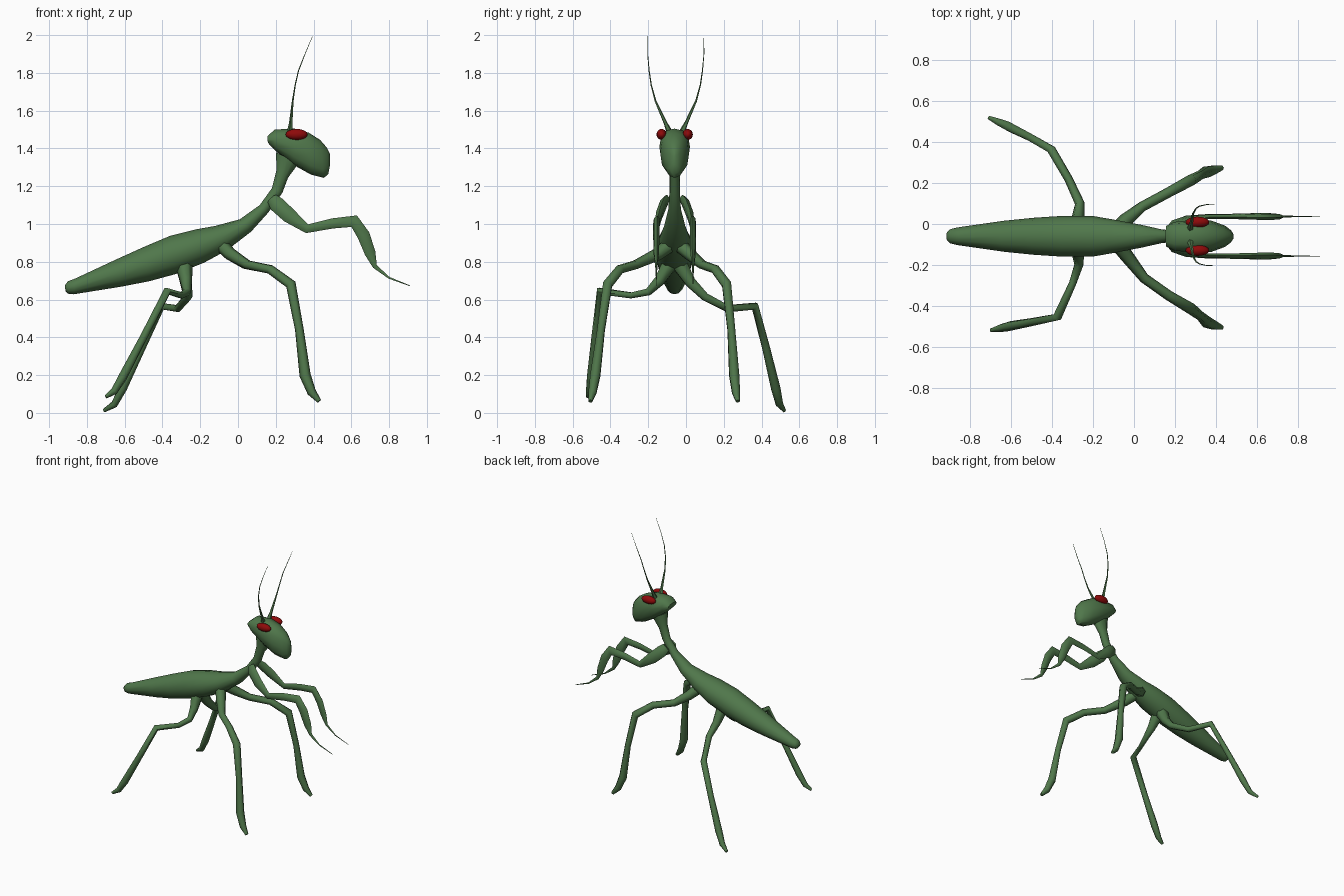
import bpy, bmesh, math
from mathutils import Vector

CY = -0.06  # the body's centre line in y


def material(name, rgb):
    m = bpy.data.materials.new(name)
    m.diffuse_color = (*rgb, 1)
    return m


GREEN = material("leaf green", (0.08, 0.185, 0.07))
RED = material("dark red", (0.27, 0.003, 0.003))


def finish(name, bm, mat, angle=40):
    bmesh.ops.recalc_face_normals(bm, faces=bm.faces)
    me = bpy.data.meshes.new(name)
    bm.to_mesh(me)
    bm.free()
    me.materials.append(mat)
    me.shade_smooth()
    me.set_sharp_from_angle(angle=math.radians(angle))
    ob = bpy.data.objects.new(name, me)
    bpy.context.collection.objects.link(ob)
    return ob


def loft(name, rings, sides, mat=GREEN, power=1.0, angle=50):
    """Skin a list of (centre, up vector, side vector) rings and cap the ends."""
    bm = bmesh.new()
    loops = []
    for c, u, v in rings:
        loop = []
        for i in range(sides):
            a = 2 * math.pi * i / sides
            cu = math.copysign(abs(math.cos(a)) ** power, math.cos(a))
            sv = math.copysign(abs(math.sin(a)) ** power, math.sin(a))
            loop.append(bm.verts.new(c + u * cu + v * sv))
        loops.append(loop)
    for a, b in zip(loops, loops[1:]):
        for i in range(sides):
            j = (i + 1) % sides
            bm.faces.new((a[i], a[j], b[j], b[i]))
    bm.faces.new(loops[0])
    bm.faces.new(loops[-1])
    return finish(name, bm, mat, angle)


def limb(name, path, sides=6, flat=1.0):
    """Tapered tube through (x, y, z, radius) points; flat scales its thickness in y."""
    pts = [Vector(p[:3]) for p in path]
    rings, side, prev = [], None, None
    for i, p in enumerate(pts):
        a = (p - pts[i - 1]).normalized() if i else Vector()
        b = (pts[i + 1] - p).normalized() if i < len(pts) - 1 else Vector()
        t = (a + b).normalized()
        if side is None:
            side = Vector((0, 1, 0)) - t * t.y
            if side.length < 0.1:
                side = Vector((1, 0, 0)) - t * t.x
        else:
            side = prev.rotation_difference(t) @ side
        side.normalize()
        prev = t
        r = path[i][3]
        rings.append((p, t.cross(side) * r, side * r * flat))
    return loft(name, rings, sides, angle=65)


def profile(stations):
    """Rings from (top x, top z, bottom x, bottom z, half width)."""
    rings = []
    for tx, tz, bx, bz, w in stations:
        top, bot = Vector((tx, CY, tz)), Vector((bx, CY, bz))
        rings.append(((top + bot) / 2, (top - bot) / 2, Vector((0, w, 0))))
    return rings


# Abdomen, thorax and neck in one skin
loft("body", profile([
    (-.917, .675, -.913, .645, .020), (-.90, .697, -.90, .631, .034),
    (-.86, .712, -.87, .628, .043),
    (-.65, .81, -.62, .668, .076), (-.50, .878, -.47, .697, .091),
    (-.36, .937, -.33, .735, .100),
    (-.22, .972, -.18, .795, .099), (-.12, .99, -.06, .86, .080),
    (.01, 1.025, .07, .96, .055), (.115, 1.10, .16, 1.06, .033),
    (.18, 1.19, .235, 1.165, .027), (.205, 1.29, .265, 1.245, .027),
    (.20, 1.38, .32, 1.32, .040)]), 12)

# Head
loft("head", profile([
    (.155, 1.465, .158, 1.43, .050), (.195, 1.50, .20, 1.385, .070),
    (.30, 1.505, .29, 1.315, .081), (.375, 1.483, .385, 1.262, .076),
    (.435, 1.445, .455, 1.244, .052), (.47, 1.405, .478, 1.265, .030),
    (.487, 1.37, .487, 1.31, .010)]), 12, power=.87)

# Features that mirror across the body: eyes and raised forelegs
for label, s in (("left", 1), ("right", -1)):
    bm = bmesh.new()
    bmesh.ops.create_uvsphere(bm, u_segments=16, v_segments=10, radius=1)
    for v in bm.verts:
        v.co = Vector((.31 + v.co.x * .058, CY + s * .069 + v.co.y * .027,
                       1.474 + v.co.z * .029))
    finish(label + "_eye", bm, RED, 60)

    foreleg = [(.18, .040, 1.135, .030), (.205, .060, 1.105, .042), (.27, .083, 1.045, .040),
               (.365, .097, .975, .024), (.50, .097, 1.003, .027), (.615, .097, 1.015, .034),
               (.665, .097, .94, .034), (.70, .097, .845, .029), (.725, .097, .775, .012),
               (.80, .097, .715, .005), (.91, .097, .673, .002)]
    limb(label + "_foreleg", [(x, CY + s * y, z, r) for x, y, z, r in foreleg], 6, .5)

    # Antennae
    antenna = [(.275, .03, 1.48, .018), (.28, .055, 1.535, .010), (.290, .107, 1.65, .005),
               (.303, .130, 1.735, .0035), (.320, .141, 1.81, .003), (.355, .149, 1.90, .002),
               (.395, .149, 1.995, .001)]
    limb(label + "_antenna", [(x, -.054 + s * y, z, r) for x, y, z, r in antenna], 5)

# Middle legs
limb("left_middle_leg", [(-.085, -.03, .885, .038), (-.04, .02, .84, .034),
                         (.04, .085, .785, .025), (.17, .155, .76, .025),
                         (.28, .215, .68, .028), (.325, .24, .44, .023),
                         (.355, .255, .20, .030), (.39, .265, .11, .024),
                         (.43, .275, .062, .012)])
limb("right_middle_leg", [(-.085, -.09, .885, .038), (-.04, -.15, .84, .034),
                          (.05, -.265, .785, .025), (.17, -.35, .76, .025),
                          (.28, -.415, .68, .028), (.325, -.45, .44, .023),
                          (.355, -.48, .20, .030), (.39, -.495, .11, .024),
                          (.43, -.507, .062, .012)])

# Hind legs
limb("left_hind_leg", [(-.285, -.03, .78, .045), (-.275, .025, .69, .032),
                       (-.265, .10, .615, .024), (-.32, .22, .552, .021),
                       (-.405, .365, .565, .022), (-.51, .425, .34, .021),
                       (-.61, .475, .13, .025), (-.655, .495, .045, .020),
                       (-.71, .52, .012, .010)])
limb("right_hind_leg", [(-.285, -.09, .78, .045), (-.275, -.14, .70, .032),
                        (-.27, -.20, .64, .022), (-.30, -.29, .622, .018),
                        (-.375, -.455, .645, .022), (-.50, -.48, .40, .021),
                        (-.61, -.50, .19, .025), (-.655, -.51, .115, .020),
                        (-.70, -.52, .085, .010)])
